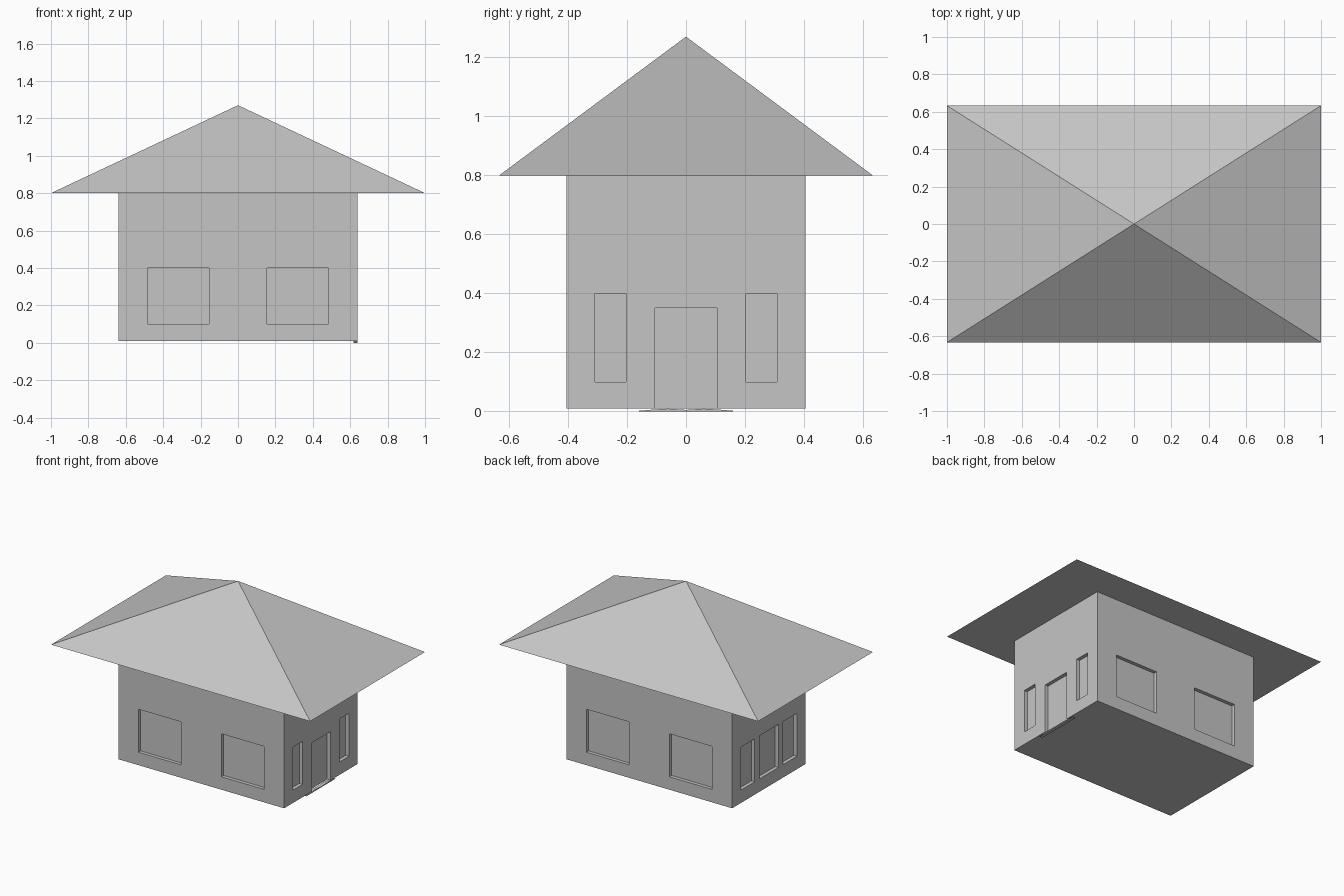
import bpy, bmesh
from mathutils import Matrix, Vector

if "Cube" in bpy.data.objects:
    bpy.data.objects.remove(bpy.data.objects["Cube"])

grey = bpy.data.materials.new("plain grey")
grey.diffuse_color = (0.56, 0.56, 0.56, 1)
grey.use_nodes = True
grey.node_tree.nodes["Principled BSDF"].inputs["Base Color"].default_value = grey.diffuse_color


def finish(name, bm):
    bmesh.ops.recalc_face_normals(bm, faces=bm.faces)
    mesh = bpy.data.meshes.new(name)
    bm.to_mesh(mesh)
    bm.free()
    mesh.materials.append(grey)
    obj = bpy.data.objects.new(name, mesh)
    bpy.context.collection.objects.link(obj)
    return obj


def add_box(bm, lo, hi):
    lo, hi = Vector(lo), Vector(hi)
    m = Matrix.Translation((lo + hi) / 2) @ Matrix.Diagonal((hi - lo).to_4d())
    m[3][3] = 1
    bmesh.ops.create_cube(bm, size=1, matrix=m)


W, D, BASE, EAVE, TOP = 0.64, 0.405, 0.01, 0.80, 1.27
DEPTH, OUT = 0.025, 0.1

# Walls
bm = bmesh.new()
add_box(bm, (-W, -D, BASE), (W, D, EAVE))
walls = finish("walls", bm)

# Shallow window and door recesses
cut = bmesh.new()
for s in (-1, 1):
    for c in (-0.32, 0.32):      # front and back windows
        ys = sorted((s * (D - DEPTH), s * (D + OUT)))
        add_box(cut, (c - 0.165, ys[0], 0.10), (c + 0.165, ys[1], 0.40))
sides = [(1, -0.308, -0.203, 0.10, 0.40), (1, 0.203, 0.308, 0.10, 0.40),
         (1, -0.105, 0.105, -0.05, 0.35),                  # door
         (-1, -0.308, -0.157, 0.10, 0.40), (-1, 0.157, 0.308, 0.10, 0.40),
         (-1, -0.105, 0.105, 0.10, 0.40)]
for s, y0, y1, z0, z1 in sides:
    xs = sorted((s * (W - DEPTH), s * (W + OUT)))
    add_box(cut, (xs[0], y0, z0), (xs[1], y1, z1))
cutter = finish("opening_cutter", cut)
cutter.hide_render = True

mod = walls.modifiers.new("openings", 'BOOLEAN')
mod.operation, mod.solver, mod.object = 'DIFFERENCE', 'EXACT', cutter
deps = bpy.context.evaluated_depsgraph_get()
carved = bpy.data.meshes.new_from_object(walls.evaluated_get(deps))
walls.modifiers.clear()
walls.data = carved
bpy.data.objects.remove(cutter)

# Pyramid roof with wide eaves
bm = bmesh.new()
rim = [bm.verts.new((x, y, EAVE)) for x, y in
       ((-1, -0.633), (1, -0.633), (1, 0.633), (-1, 0.633))]
apex = bm.verts.new((0, 0, TOP))
bm.faces.new(rim)
for i in range(4):
    bm.faces.new((rim[i], rim[(i + 1) % 4], apex))
finish("roof", bm)

# Thin two-humped threshold under the door
half = [(0.0, 0.005), (0.06, 0.009), (0.11, 0.006), (0.16, 0.002)]
outline = [(-0.16, 0), (0.16, 0)] + half[::-1] + [(-y, z) for y, z in half[1:]]
bm = bmesh.new()
face = bm.faces.new([bm.verts.new((0.617, y, z)) for y, z in outline])
ext = bmesh.ops.extrude_face_region(bm, geom=[face], use_keep_orig=True)
bmesh.ops.translate(bm, vec=(0.023, 0, 0),
                    verts=[v for v in ext["geom"] if isinstance(v, bmesh.types.BMVert)])
finish("threshold", bm)
